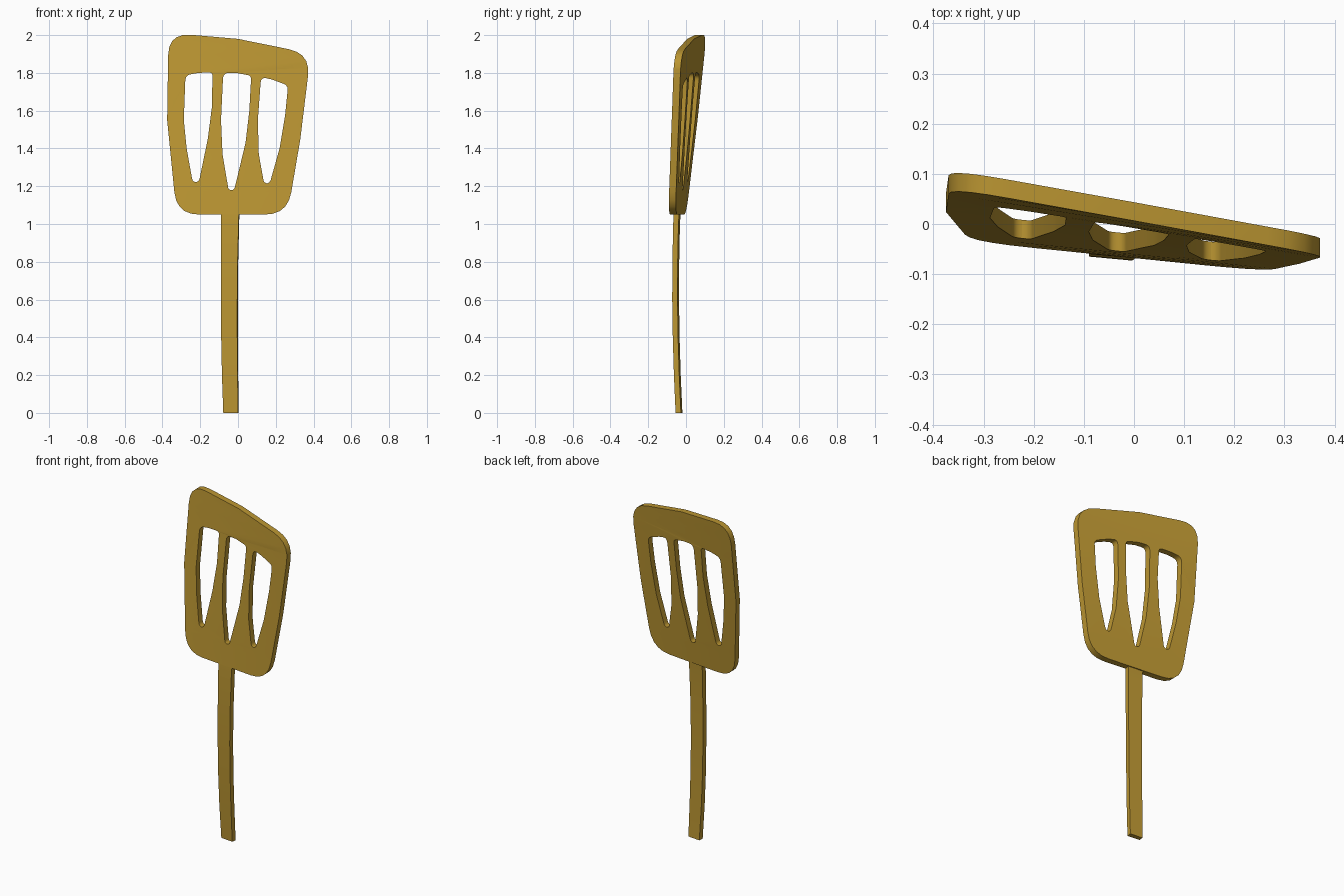
import bpy, bmesh
from mathutils import Vector

if "Cube" in bpy.data.objects:
    bpy.data.objects.remove(bpy.data.objects["Cube"])

gold = bpy.data.materials.new("golden brown")
gold.diffuse_color = (0.50, 0.305, 0.032, 1)
gold.use_nodes = True
gold.node_tree.nodes["Principled BSDF"].inputs["Base Color"].default_value = gold.diffuse_color


def rounded(corners, steps=5):
    """Outline from (x, z, radius) corners, each corner rounded by a small curve."""
    out = []
    n = len(corners)
    for i, (x, z, r) in enumerate(corners):
        c = Vector((x, z))
        if r == 0:
            out.append(c)
            continue
        a = Vector(corners[i - 1][:2]) - c
        b = Vector(corners[(i + 1) % n][:2]) - c
        p, q = c + a.normalized() * r, c + b.normalized() * r
        for k in range(steps + 1):
            t = k / steps
            out.append(p * (1 - t) ** 2 + c * 2 * t * (1 - t) + q * t * t)
    return out


def finish(name, mesh):
    mesh.materials.clear()
    mesh.materials.append(gold)
    ob = bpy.data.objects.new(name, mesh)
    bpy.context.collection.objects.link(ob)
    bpy.ops.object.select_all(action='DESELECT')
    ob.select_set(True)
    bpy.context.view_layer.objects.active = ob
    bpy.ops.object.shade_smooth_by_angle(angle=0.5)
    return ob


def blade_front(x, z):
    """Depth of the leaning, slightly twisted front face."""
    h = z - 1.1
    return -0.064 + 0.08 * h - x * (0.105 + 0.075 * h)


# Blade outline and the three slots
outline = [(-0.368, 2.012, 0.12), (0.0, 1.98, 0), (0.385, 1.902, 0.12), (0.33, 1.45, 0),
           (0.262, 1.05, 0.12), (-0.325, 1.05, 0.12), (-0.375, 1.55, 0)]
slots = [
    [(-0.278, 1.788, 0.03), (-0.21, 1.80, 0), (-0.135, 1.803, 0.02), (-0.138, 1.62, 0),
     (-0.16, 1.45, 0), (-0.207, 1.222, 0.02), (-0.24, 1.222, 0.02), (-0.272, 1.40, 0),
     (-0.287, 1.55, 0)],
    [(-0.078, 1.80, 0.03), (-0.01, 1.80, 0), (0.07, 1.785, 0.02), (0.06, 1.60, 0),
     (0.04, 1.43, 0), (-0.02, 1.18, 0.015), (-0.05, 1.18, 0.015), (-0.082, 1.37, 0),
     (-0.09, 1.55, 0)],
    [(0.122, 1.778, 0.03), (0.18, 1.765, 0), (0.265, 1.733, 0.025), (0.25, 1.58, 0),
     (0.22, 1.40, 0), (0.168, 1.215, 0.02), (0.138, 1.215, 0.02), (0.11, 1.37, 0),
     (0.105, 1.55, 0)],
]
curve = bpy.data.curves.new("blade_profile", 'CURVE')
curve.dimensions = '2D'
curve.fill_mode = 'BOTH'
curve.extrude = 0.5
for shape in [outline] + slots:
    pts = rounded(shape)
    s = curve.splines.new('POLY')
    s.points.add(len(pts) - 1)
    for p, v in zip(s.points, pts):
        p.co = (v.x, v.y, 0, 1)
    s.use_cyclic_u = True
helper = bpy.data.objects.new("blade_profile", curve)
bpy.context.collection.objects.link(helper)
bpy.context.view_layer.update()
mesh = bpy.data.meshes.new_from_object(
    helper.evaluated_get(bpy.context.evaluated_depsgraph_get()))
bpy.data.objects.remove(helper)

# Slice the blade into bands, then lean and twist it
bm = bmesh.new()
bm.from_mesh(mesh)
bmesh.ops.remove_doubles(bm, verts=bm.verts, dist=1e-5)
for h in (1.2, 1.35, 1.5, 1.65, 1.82):
    bmesh.ops.bisect_plane(bm, geom=bm.verts[:] + bm.edges[:] + bm.faces[:],
                           plane_co=(0, h, 0), plane_no=(0, 1, 0))
for v in bm.verts:
    x, z, side = v.co
    v.co = (x, blade_front(x, z) + (0 if side > 0 else 0.037), z)
bmesh.ops.recalc_face_normals(bm, faces=bm.faces)
bm.to_mesh(mesh)
bm.free()
finish("blade", mesh)

# Handle: gently bowed bar, rows of (z, left x, right x, front y)
rows = [(0.0, -0.078, 0.0, -0.051), (0.2, -0.085, -0.002, -0.060), (0.4, -0.089, -0.004, -0.066),
        (0.6, -0.090, -0.004, -0.069), (0.8, -0.090, -0.002, -0.068),
        (1.0, -0.090, 0.003, -0.064), (1.08, -0.089, 0.005, -0.059)]
bm = bmesh.new()
rings = []
for z, l, r, y in rows:
    rings.append([bm.verts.new(c) for c in (
        (l, y + 0.004, z), (r, y - 0.004, z), (r + 0.003, y + 0.024, z), (l + 0.003, y + 0.032, z))])
for a, b in zip(rings, rings[1:]):
    for i in range(4):
        j = (i + 1) % 4
        bm.faces.new((a[i], a[j], b[j], b[i]))
bm.faces.new(rings[0][::-1])
bm.faces.new(rings[-1])
bmesh.ops.recalc_face_normals(bm, faces=bm.faces)
mesh = bpy.data.meshes.new("handle")
bm.to_mesh(mesh)
bm.free()
finish("handle", mesh)
